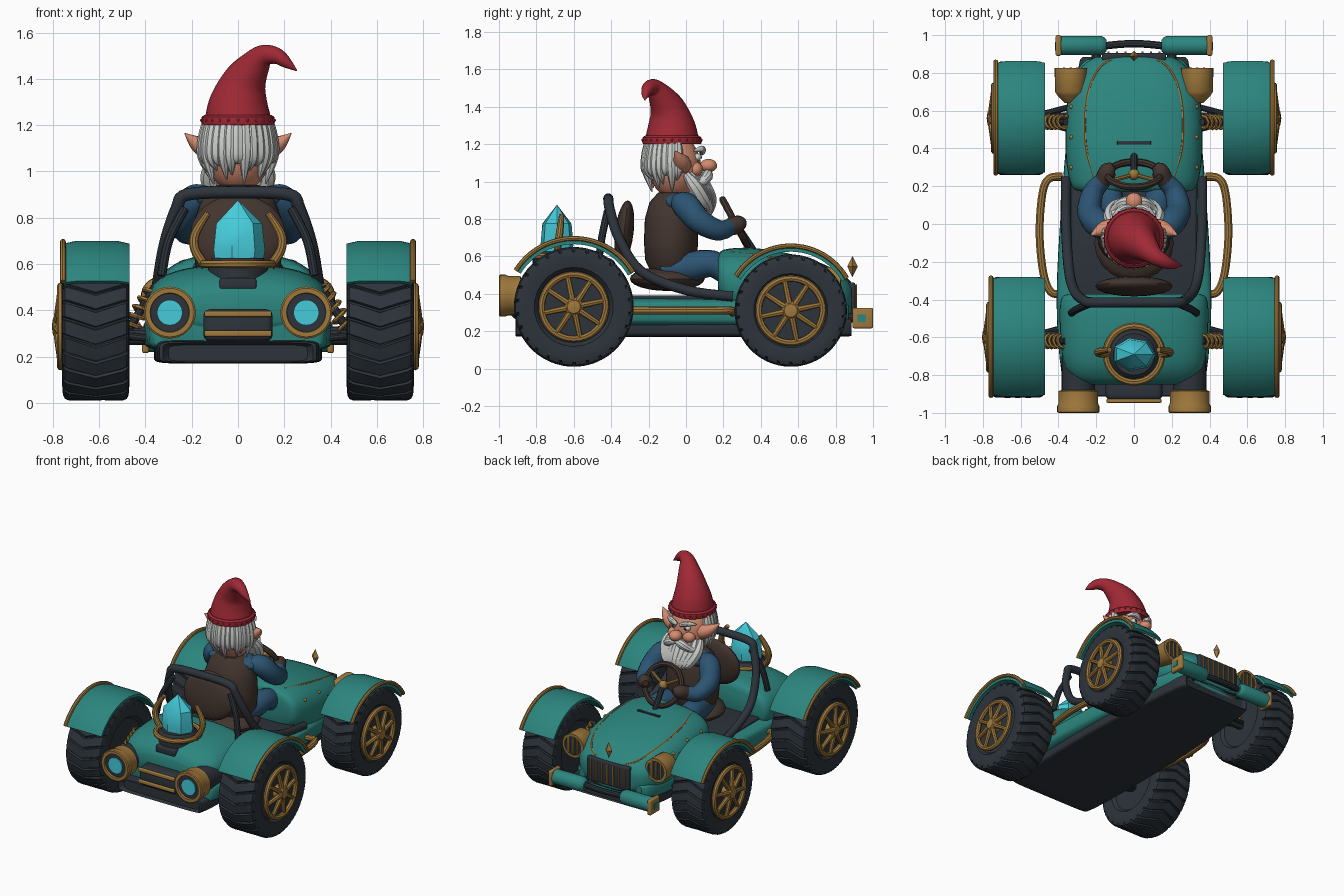
import bpy, bmesh, math
from mathutils import Vector as V, Matrix

if "Cube" in bpy.data.objects:
    bpy.data.objects.remove(bpy.data.objects["Cube"])
pi = math.pi

def M(name, *c):
    m = bpy.data.materials.new(name); m.diffuse_color = (*c, 1); return m
TEAL = M("teal paint", .025, .235, .21); BRASS = M("brass", .35, .19, .045)
DARK = M("dark rubber", .026, .034, .044); BROWN = M("brown leather", .055, .035, .028)
BLUE = M("blue cloth", .025, .089, .17); RED = M("red felt", .35, .022, .035)
WHITE = M("white hair", .6, .62, .6); SKIN = M("skin", .66, .26, .16)
CYAN = M("cyan crystal", .06, .6, .7)

def make(name, bm, mat):
    bmesh.ops.recalc_face_normals(bm, faces=bm.faces)
    me = bpy.data.meshes.new(name); bm.to_mesh(me); bm.free()
    me.materials.append(mat)
    ob = bpy.data.objects.new(name, me); bpy.context.collection.objects.link(ob)
    return ob

def rings(name, R, mat, closed=False, cap=True):
    bm = bmesh.new(); n = len(R[0])
    vs = [[bm.verts.new(p) for p in r] for r in R]
    for i in range(len(R) if closed else len(R) - 1):
        a, b = vs[i], vs[(i + 1) % len(R)]
        for j in range(n):
            k = (j + 1) % n
            bm.faces.new((a[j], a[k], b[k], b[j]))
    if cap and not closed:
        bm.faces.new(vs[0]); bm.faces.new(vs[-1])
    return make(name, bm, mat)

def spline(P, sub):
    if sub == 1 or len(P) < 3: return P
    out = []
    for i in range(len(P) - 1):
        a, b, c, d = P[max(i - 1, 0)], P[i], P[i + 1], P[min(i + 2, len(P) - 1)]
        for s in range(sub):
            t = s / sub
            out.append(tuple(.5 * (2*q + (r-p)*t + (2*p-5*q+4*r-w)*t*t + (3*q-p-3*r+w)*t**3)
                             for p, q, r, w in zip(a, b, c, d)))
    return out + [tuple(P[-1])]

def sweep(name, pts, rad, mat, n=10, sub=5, closed=False):
    if not isinstance(rad, (list, tuple)): rad = [rad] * len(pts)
    P = [(*p, r) for p, r in zip(pts, rad)]
    if not closed: P = spline(P, sub)
    C = [V(p[:3]) for p in P]; u = None; R = []; L = len(C)
    for i, c in enumerate(C):
        t = (C[(i+1) % L] - C[i-1]) if closed else (C[min(i+1, L-1)] - C[max(i-1, 0)])
        t.normalize()
        u = t.orthogonal() if u is None else u - t * u.dot(t)
        u.normalize(); w = t.cross(u); r = max(P[i][3], .001)
        R.append([c + r * (u * math.cos(2*pi*j/n) + w * math.sin(2*pi*j/n)) for j in range(n)])
    return rings(name, R, mat, closed)

def lathe(name, c, ax, prof, mat, n=32, sq=(1, 1)):
    R = []
    for t, r in prof:
        ring = []
        for j in range(n):
            a = 2*pi*j/n; v = [0, 0, 0]
            v[ax] = t; v[(ax+1) % 3] = max(r, .001)*math.cos(a)*sq[0]; v[(ax+2) % 3] = max(r, .001)*math.sin(a)*sq[1]
            ring.append(V(c) + V(v))
        R.append(ring)
    return rings(name, R, mat)

def ring(name, c, e1, e2, R, r, mat, n=36):
    return sweep(name, [V(c) + R*(V(e1)*math.cos(2*pi*i/n) + V(e2)*math.sin(2*pi*i/n)) for i in range(n)], r, mat, 8, 1, True)

def ball(name, c, s, mat, rx=0):
    bm = bmesh.new()
    bmesh.ops.create_uvsphere(bm, u_segments=20, v_segments=12, radius=1,
        matrix=Matrix.Translation(c) @ Matrix.Rotation(rx, 4, 'X') @ Matrix.Diagonal((*s, 1)))
    return make(name, bm, mat)

def box(name, c, s, mat, bev=.01):
    bm = bmesh.new()
    bmesh.ops.create_cube(bm, size=1, matrix=Matrix.Translation(c) @ Matrix.Diagonal((*s, 1)))
    if bev: bmesh.ops.bevel(bm, geom=bm.edges[:], offset=bev, segments=3, profile=.5, affect='EDGES')
    return make(name, bm, mat)

def loft(name, st, mat, p=2.6, n=40):  # stations: y, half width, bottom, top
    R = []
    for y, hw, z0, z1 in spline(st, 4):
        f = lambda v, s: s * math.copysign(abs(v) ** (2/p), v)
        R.append([(f(math.cos(2*pi*j/n), hw), y, (z0+z1)/2 + f(math.sin(2*pi*j/n), (z1-z0)/2)) for j in range(n)])
    return rings(name, R, mat)

# ---- body shells
loft("undertray", [(-.88, .3, .18, .25), (-.84, .35, .17, .27), (0, .36, .17, .27), (.8, .3, .17, .27), (.87, .25, .18, .26)], DARK, 8)
loft("lower_hull", [(-.84, .34, .23, .36), (-.78, .385, .22, .37), (-.4, .41, .22, .38), (.1, .385, .22, .38),
                    (.5, .35, .22, .37), (.8, .3, .22, .36), (.87, .25, .23, .35)], TEAL, 5)
HOOD = [(.17, .27, .42, .59), (.2, .33, .32, .635), (.35, .36, .24, .645), (.55, .36, .24, .615),
        (.72, .34, .24, .565), (.84, .27, .24, .5), (.885, .2, .27, .46)]
loft("hood", HOOD, TEAL)
loft("rear_deck", [(-.37, .35, .32, .54), (-.41, .39, .27, .59), (-.6, .39, .25, .595), (-.74, .37, .27, .57),
                   (-.82, .32, .3, .52), (-.85, .24, .34, .47)], TEAL)
box("cockpit_floor", (0, -.08, .375), (.66, .6, .03), DARK)

def hood_z(x, y):
    for a, b in zip(HOOD, HOOD[1:]):
        if a[0] <= y <= b[0]:
            t = (y-a[0]) / (b[0]-a[0]); _, hw, z0, z1 = [p + (q-p)*t for p, q in zip(a, b)]
            return (z0+z1)/2 + (z1-z0)/2 * max(0, 1 - (abs(x)/hw)**2.6) ** (1/2.6)
box("hood_slot", (0, .43, hood_z(0, .43) + .002), (.18, .02, .014), DARK, .004)
box("grille", (0, .885, .375), (.34, .04, .17), DARK)
for i in range(7):
    box("grille_bar", (-.135 + .045*i, .908, .375), (.012, .012, .15), BRASS, .003)
lathe("hood_ornament", (0, .89, .545), 2, [(-.055, 0), (0, .028), (.055, 0)], BRASS, 4)

# ---- wheels and fenders
def wheel(s, tag, x0, x1, cy, cz, r):
    w = x1 - x0
    st = [(.1, .6, 0), (.02, .66, 0), (0, .8, 0), (.01, .92, 0), (.04, .975, 1), (.1, 1, 1), (.3, 1, 1), (.5, 1, 1),
          (.7, 1, 1), (.9, 1, 1), (.96, .975, 1), (.99, .92, 0), (1, .8, 0), (.98, .66, 0), (.9, .6, 0)]
    R = []
    for t, k, g in st:
        row = []
        for b in range(26):
            for fr, low in ((0, 0), (.06, 1), (.16, 1), (.22, 0)):
                a = 2*pi/26*(b + fr) - abs(t-.5)*.3; q = r*k - .014*g*low
                row.append((s*(x0 + w*t), cy + q*math.cos(a), cz + q*math.sin(a)))
        R.append(row)
    rings(tag + "_tyre", R, DARK, cap=False)
    lathe(tag + "_wheel_disc", (s*x0, cy, cz), 0, [(s*w*.1, .62*r), (s*w*.9, .62*r)], DARK)
    xo = s*(x1 + .005)
    ring(tag + "_rim", (xo, cy, cz), (0, 1, 0), (0, 0, 1), .172, .018, BRASS)
    for k in range(8):
        a = 2*pi*k/8 + .2; d = V((0, math.cos(a), math.sin(a)))
        sweep(tag + "_spoke", [V((xo + s*.015, cy, cz)) + d*.03, V((xo, cy, cz)) + d*.17], [.018, .014], BRASS, 8)
    lathe(tag + "_hub", (xo, cy, cz), 0, [(-s*.03, .05), (s*.02, .05), (s*.035, .035), (s*.04, 0)], BRASS)
    # fender sheet with brass edge
    Rf, a0, a1 = r + .05, math.radians(30), math.radians(148); F = []; E = []
    for i in range(25):
        a = a0 + (a1-a0)*i/24
        pt = lambda x, q: (s*x, cy + q*math.cos(a), cz + q*math.sin(a))
        F.append([pt(x0, Rf - .012), pt(x0 + .05, Rf), pt(x1 - .06, Rf), pt(x1 - .005, Rf - .012),
                  pt(x1 - .005, Rf - .035), pt(x1 - .06, Rf - .02), pt(x0 + .05, Rf - .02), pt(x0, Rf - .03)])
        E.append(pt(x1 - .003, Rf - .004))
    rings(tag + "_fender", F, TEAL)
    sweep(tag + "_fender_trim", E, .013, BRASS, 8, 1)
    # axle, arms and coil spring
    sweep(tag + "_axle", [(s*.25, cy, cz - .03), (s*(x0 + .05), cy, cz - .03)], .03, DARK)
    for d in (-.07, .07):
        sweep(tag + "_arm", [(s*.3, cy + d, .27), (s*(x0 + .02), cy + d*.3, .29)], .016, DARK)
    A, B = V((s*.36, cy - .02, .5)), V((s*.47, cy - .02, .32)); ax = (B-A).normalized(); u = V((0, 1, 0)); v = ax.cross(u)
    sweep(tag + "_shock", [A, B], .018, DARK)
    sweep(tag + "_spring", [A + (B-A)*i/40 + .034*(u*math.cos(i*2*pi/8) + v*math.sin(i*2*pi/8)) for i in range(41)], .01, BRASS, 6, 1)

for s, side in ((1, "right"), (-1, "left")):
    wheel(s, "rear_" + side, .47, .76, -.6, .33, .32)
    wheel(s, "front_" + side, .47, .735, .56, .31, .3)
    # hood piping, rivets, side step
    sweep(side + "_hood_piping", [(s*x, y, hood_z(x, y)) for x, y in
          ((.12, .87), (.18, .83), (.23, .74), (.255, .62), (.26, .5), (.25, .38), (.21, .24))], .007, BRASS, 6)
    for y in (.3, .46, .62):
        ball(side + "_rivet", (s*.33, y, hood_z(.33, y)), (.012,)*3, BRASS)
    sweep(side + "_step", [(s*.38, .25, .3), (s*.45, .24, .31), (s*.485, .16, .31), (s*.5, -.05, .31), (s*.48, -.26, .31),
                           (s*.44, -.36, .31), (s*.38, -.37, .3)], .022, BRASS)
    # headlights
    c = (s*.335, .7, .46)
    lathe(side + "_headlight", c, 1, [(-.06, .03), (-.02, .07), (0, .083), (.1, .085), (.125, .085), (.125, .068), (.115, .068)], BRASS)
    lathe(side + "_lens", c, 1, [(.1, .07), (.12, .068)], DARK)
    for d in (-.035, 0, .035):
        box(side + "_lens_bar", (c[0] + d, .823, c[2]), (.014, .01, .12), BRASS, .003)
    # front bumper
    sweep(side + "_bumper", [(s*.145, .945, .27), (s*.155, .945, .27), (s*.175, .945, .27), (s*.4, .945, .27)], [.03, .042, .052, .052], TEAL, 20, 1)
    box(side + "_bumper_cap", (s*.4, .945, .27), (.03, .11, .11), BRASS)
    box(side + "_bumper_plate", (s*.416, .94, .27), (.006, .045, .04), TEAL, 0)
    sweep(side + "_bumper_mount", [(s*.2, .8, .27), (s*.2, .93, .27)], .025, DARK)
    # rear thrusters
    j = (s*.295, 0, .39)
    lathe(side + "_thruster_body", j, 1, [(-.93, .088), (-.7, .088), (-.65, .05)], DARK)
    lathe(side + "_thruster_ring", j, 1, [(-.88, .09), (-.885, .105), (-.95, .105), (-.965, .112), (-.995, .112), (-1, .105), (-1, .085), (-.96, .08)], BRASS)
    lathe(side + "_thruster_inner", j, 1, [(-.9, .084), (-.985, .084)], DARK)
    lathe(side + "_thruster_glow", j, 1, [(-.98, .055), (-.992, .055)], CYAN)
    # crystal claw and roll bar brace
    sweep(side + "_claw", [(s*.14, -.69, .59), (s*.185, -.685, .66), (s*.185, -.675, .73), (s*.13, -.665, .82)], [.02, .02, .02, .014], BRASS)
    sweep(side + "_brace", [(s*.23, -.42, .84), (s*.3, -.45, .7), (s*.33, -.47, .55)], .02, DARK)
sweep("bumper_bar", [(-.18, .94, .27), (-.09, .95, .27), (0, .955, .27), (.09, .95, .27), (.18, .94, .27)], .02, DARK)

# ---- rear vent and crystal
box("rear_vent", (0, -.87, .335), (.3, .13, .14), DARK, .03)
for z in (.385, .3):
    box("vent_bar", (0, -.937, z), (.29, .02, .026), BRASS, .006)
box("deck_plate", (0, -.8, .515), (.16, .08, .05), DARK)
lathe("crystal_base", (0, -.69, 0), 2, [(.53, .13), (.6, .13), (.625, .11)], DARK)
ring("crystal_ring", (0, -.69, .6), (1, 0, 0), (0, 1, 0), .148, .018, BRASS)
lathe("crystal", (0, -.69, 0), 2, [(.58, .08), (.66, .09), (.775, .08), (.875, 0)], CYAN, 7, (1.3, 1))

# ---- roll bar, seat, steering
half = [(.36, .25, .385), (.36, 0, .42), (.345, -.24, .52), (.315, -.355, .69), (.265, -.405, .84), (.22, -.415, .9)]
sweep("roll_bar", half + [(0, -.415, .91)] + [(-x, y, z) for x, y, z in half[::-1]], .027, DARK, 12)
ball("seat_back", (0, -.33, .73), (.205, .05, .17), BROWN, -.12)
ball("seat_cushion", (0, -.1, .48), (.21, .2, .065), BROWN)
C, D = V((0, .262, .78)), V((0, .47, -.88))
ring("steering_wheel", C, (1, 0, 0), D, .14, .019, BROWN)
for a in (90, 210, 330):
    a = math.radians(a)
    sweep("steering_spoke", [C, C + .135*(V((1, 0, 0))*math.cos(a) + D*math.sin(a))], .011, BRASS, 8)
ball("steering_hub", C, (.03,)*3, BRASS)
sweep("steering_column", [C, (0, .38, .6)], .02, DARK)

# ---- driver
lathe("vest", (0, -.08, 0), 2, [(.5, .06), (.52, .11), (.58, .138), (.68, .145), (.8, .14), (.89, .115), (.94, .07), (.95, 0)], BROWN, 32, (1.33, 1))
ball("shoulders", (0, -.04, .885), (.2, .1, .06), BLUE)
for s, side in ((1, "right"), (-1, "left")):
    sweep(side + "_sleeve", [(s*.13, -.04, .89), (s*.19, 0, .87), (s*.235, .07, .79), (s*.215, .17, .74), (s*.16, .235, .755)],
          [.05, .072, .066, .056, .045], BLUE, 14)
    sweep(side + "_glove", [(s*.18, .21, .75), (s*.155, .245, .76), (s*.135, .285, .775), (s*.11, .31, .78)], [.04, .048, .045, .02], BROWN, 12)
    sweep(side + "_leg", [(s*.08, -.12, .53), (s*.11, .02, .545), (s*.13, .14, .56), (s*.13, .24, .5), (s*.12, .33, .44)], [.07, .08, .072, .065, .05], BLUE, 14)
    sweep(side + "_ear", [(s*.11, -.02, 1.09), (s*.15, -.025, 1.105), (s*.19, -.04, 1.13), (s*.23, -.06, 1.165)], [.05, .045, .028, .002], SKIN, 12)
    ball(side + "_cheek", (s*.06, .05, 1.065), (.045, .04, .04), SKIN)
    ball(side + "_eye", (s*.052, .06, 1.13), (.024, .022, .02), WHITE)
    ball(side + "_pupil", (s*.05, .076, 1.13), (.011, .009, .011), DARK)
    sweep(side + "_eyebrow", [(s*.015, .085, 1.15), (s*.06, .085, 1.172), (s*.115, .04, 1.165)], [.012, .02, .004], WHITE)
    sweep(side + "_moustache", [(s*.005, .11, 1.045), (s*.05, .115, 1.03), (s*.1, .085, .995), (s*.13, .06, 1.0)], [.02, .03, .02, .003], WHITE)
ball("head", (0, -.06, 1.08), (.142, .14, .17), SKIN)
ball("nose", (0, .12, 1.085), (.044, .046, .036), SKIN)
# beard locks, front and outer rows
for i in range(9):
    x = (i-4) / 4
    sweep("beard_lock", [(x*.12, .06 - .06*abs(x), 1.06 - .02*abs(x)), (x*.125, .1 - .05*abs(x), .97), (x*.085, .13 - .03*abs(x), .89),
          (x*.03, .12, .8 + .07*abs(x))], [.02, .038, .034, .004], WHITE, 8)
# hair locks under the hat
for i in range(17):
    a = math.radians(172 + 196*i/16); d = V((math.cos(a), math.sin(a), 0)); o = V((0, -.065, 0)); e = .04*(i % 3) - .02*(i % 2)
    sweep("hair_lock", [o + d*.13 + V((0, 0, 1.23)), o + d*.143 + V((0, 0, 1.15)), o + d*.148 + V((0, 0, 1.06)), o + d*.12 + V((0, 0, .965 + e))],
          [.02, .03, .027, .003], WHITE, 8)
# bent hat
sweep("hat", [(0, -.075, 1.2), (.003, -.078, 1.29), (.025, -.095, 1.38), (.065, -.13, 1.45), (.11, -.17, 1.5), (.165, -.2, 1.5), (.21, -.215, 1.47), (.255, -.22, 1.435)],
      [.148, .13, .1, .072, .048, .036, .024, .002], RED, 24)
lathe("hat_band", (0, -.075, 0), 2, [(1.2, .14), (1.2, .155), (1.215, .16), (1.235, .157), (1.245, .145)], RED)
for i in range(24):
    a = 2*pi*i/24
    ball("hat_stitch", (.158*math.cos(a), -.075 + .158*math.sin(a), 1.222), (.006,)*3, RED)

bpy.ops.object.select_all(action='SELECT')
bpy.context.view_layer.objects.active = bpy.data.objects["hood"]
bpy.ops.object.shade_smooth_by_angle(angle=math.radians(35))

for m in bpy.data.materials:
    if m.users and not m.is_grease_pencil:
        m.use_nodes = True
        m.node_tree.nodes["Principled BSDF"].inputs["Base Color"].default_value = m.diffuse_color
